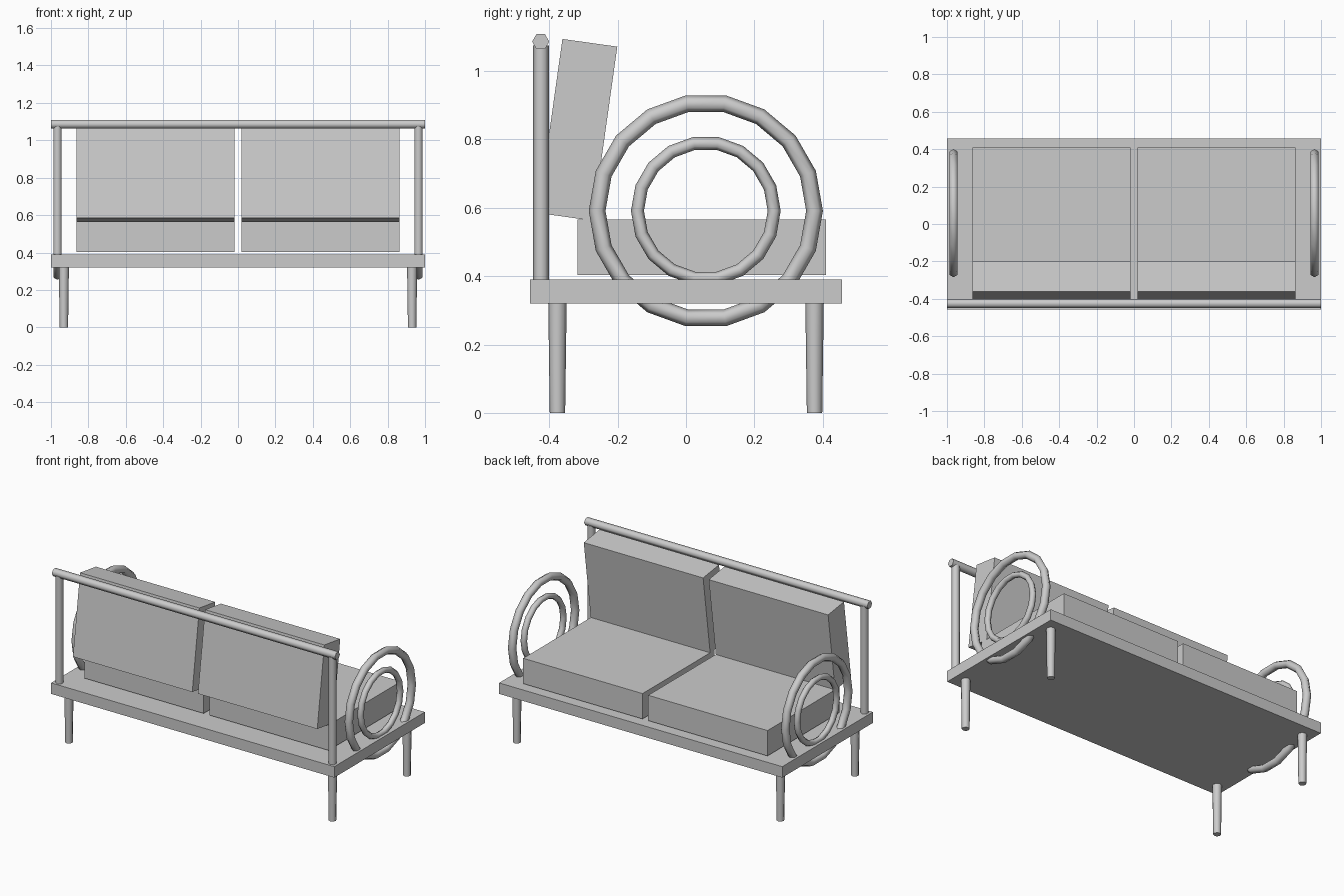
import bpy
import math

if "Cube" in bpy.data.objects:
    bpy.data.objects.remove(bpy.data.objects["Cube"])

grey = bpy.data.materials.new("plain grey")
grey.diffuse_color = (0.6, 0.6, 0.6, 1)
grey.use_nodes = True
grey.node_tree.nodes["Principled BSDF"].inputs["Base Color"].default_value = grey.diffuse_color


def finish(name, smooth=False):
    ob = bpy.context.object
    ob.name = name
    ob.data.materials.append(grey)
    if smooth:
        bpy.ops.object.shade_smooth_by_angle(angle=math.radians(65))
    return ob


def box(name, center, size, tilt=0.0):
    bpy.ops.mesh.primitive_cube_add(size=1, location=center, rotation=(tilt, 0, 0))
    ob = finish(name)
    ob.scale = size


def rod(name, center, r_bottom, r_top, length, sides, rot=(0, 0, 0)):
    bpy.ops.mesh.primitive_cone_add(vertices=sides, radius1=r_bottom, radius2=r_top,
                                    depth=length, location=center, rotation=rot)
    finish(name, True)


def ring(name, center, major, minor):
    bpy.ops.mesh.primitive_torus_add(major_segments=18, minor_segments=6,
                                     major_radius=major, minor_radius=minor,
                                     location=center,
                                     rotation=(math.pi / 2, 0, math.pi / 2))
    finish(name, True)


# Platform and top back rail
box("base_platform", (0, 0, 0.355), (2.0, 0.914, 0.07))
rod("back_rail", (0, -0.425, 1.086), 0.025, 0.025, 2.0, 6, (0, math.pi / 2, 0))

for side, s in (("left", -1), ("right", 1)):
    # Cushions: flat seat and tilted back
    box(f"{side}_seat_cushion", (s * 0.4415, 0.046, 0.485), (0.843, 0.728, 0.162))
    box(f"{side}_back_cushion", (s * 0.4415, -0.317, 0.828), (0.843, 0.162, 0.514),
        math.radians(-8))
    # Back post and concentric arm rings
    rod(f"{side}_back_post", (s * 0.965, -0.424, 0.73), 0.0238, 0.0238, 0.69, 6)
    ring(f"{side}_outer_arm_ring", (s * 0.965, 0.058, 0.591), 0.318, 0.0245)
    ring(f"{side}_inner_arm_ring", (s * 0.965, 0.058, 0.591), 0.2, 0.019)
    # Tapered legs
    for end, y in (("back", -0.376), ("front", 0.376)):
        rod(f"{side}_{end}_leg", (s * 0.931, y, 0.1625), 0.0225, 0.027, 0.325, 8)
